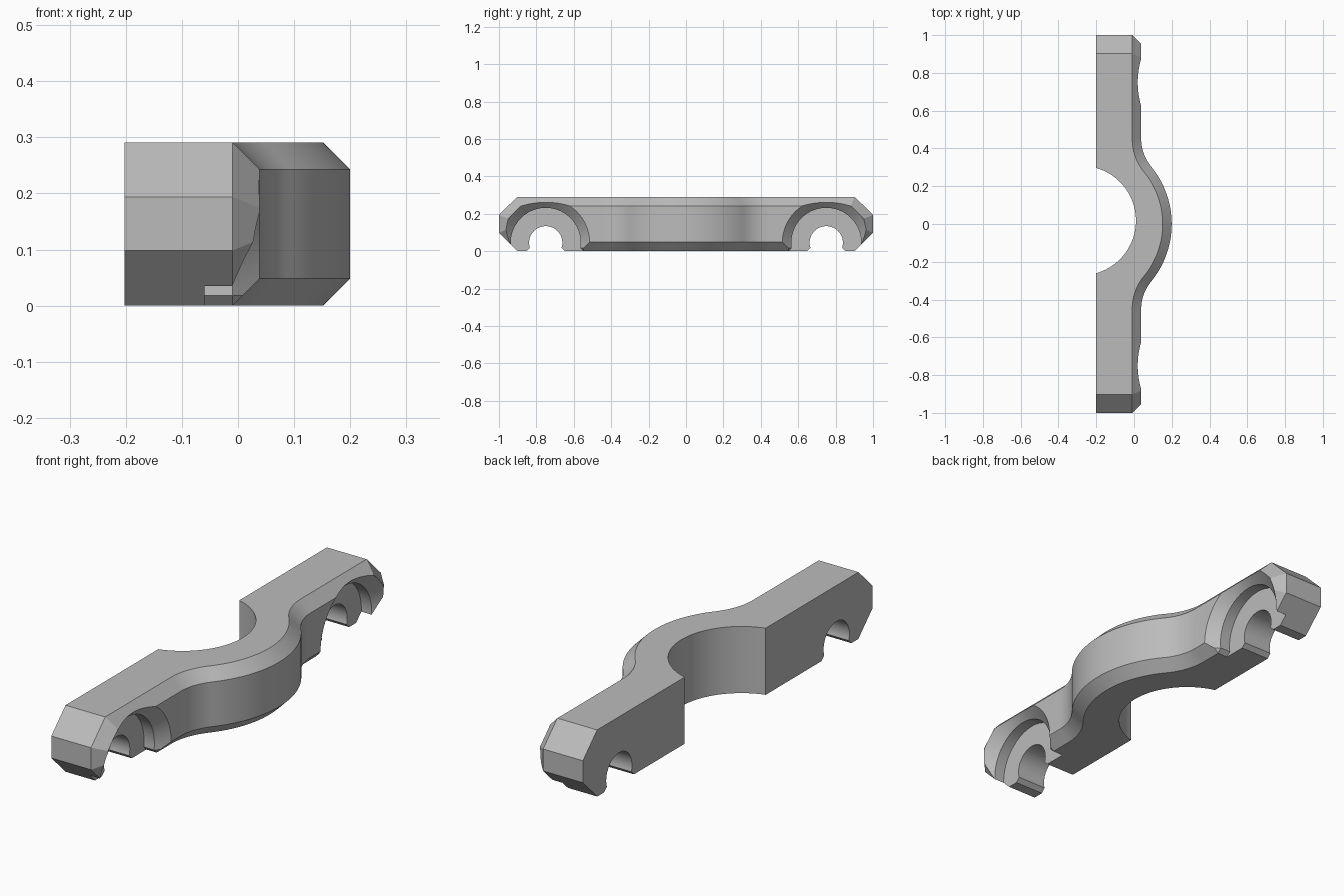
import bpy, bmesh
from math import cos, sin, atan2, radians, sqrt, hypot

cube = bpy.data.objects.get("Cube")
if cube:
    bpy.data.objects.remove(cube, do_unlink=True)

H = 0.291          # bracket thickness
BACK = -0.202      # flat mating face
FACE = 0.038       # front face of the arms
BEV = 0.048        # bevel of the front edges
HOLE_Y, HOLE_Z = 0.75, 0.045


def arc(cx, cy, r, a0, a1, n):
    return [(cx + r * cos(a0 + (a1 - a0) * i / n),
             cy + r * sin(a0 + (a1 - a0) * i / n)) for i in range(n + 1)]


def loft(name, rings):
    """Skin equal-length closed rings and cap both ends."""
    bm = bmesh.new()
    vs = [[bm.verts.new(p) for p in ring] for ring in rings]
    n = len(vs[0])
    for a, b in zip(vs, vs[1:]):
        for i in range(n):
            j = (i + 1) % n
            bm.faces.new((a[i], a[j], b[j], b[i]))
    bm.faces.new(vs[0])
    bm.faces.new(vs[-1])
    bmesh.ops.recalc_face_normals(bm, faces=bm.faces)
    mesh = bpy.data.meshes.new(name)
    bm.to_mesh(mesh)
    bm.free()
    obj = bpy.data.objects.new(name, mesh)
    bpy.context.collection.objects.link(obj)
    return obj


def combine(obj, tool, operation):
    """Apply a boolean and discard the tool."""
    bpy.context.view_layer.objects.active = obj
    mod = obj.modifiers.new("cut", 'BOOLEAN')
    mod.operation, mod.solver, mod.object = operation, 'EXACT', tool
    bpy.ops.object.modifier_apply(modifier=mod.name)
    bpy.data.objects.remove(tool, do_unlink=True)


def plan(d):
    """Bracket outline from above, front edge inset by d."""
    cx, r, ty = -0.28, 0.48, 0.45
    gap = FACE - cx
    fillet = (gap * gap + ty * ty - r * r) / (2 * (r - gap))
    a = atan2(ty, gap + fillet)
    fx = FACE + fillet
    pts = [(BACK, -1.1), (FACE - d, -1.1)]
    pts += arc(fx, -ty, fillet + d, radians(180), radians(180) - a, 12)
    pts += arc(cx, 0, r - d, -a, a, 32)[1:-1]
    pts += arc(fx, ty, fillet + d, radians(180) + a, radians(180), 12)
    pts += [(FACE - d, 1.1), (BACK, 1.1)]
    # round saddle in the back
    bx, by, br = -0.28, 0.018, 0.29
    b = atan2(sqrt(br ** 2 - (BACK - bx) ** 2), BACK - bx)
    return pts + arc(bx, by, br, b, -b, 40)


# Bracket body with bevelled top and bottom front edges
bracket = loft("clamp_bracket", [
    [(x, y, z) for x, y in plan(d)]
    for z, d in ((0, BEV), (BEV, 0), (H - BEV, 0), (H, BEV))])


# Faceted arm ends, bevelled towards the front
def end_ring(x, d):
    low, high = 0.098 + 0.414 * d, 0.194 - 0.414 * d
    side = [(0.8 - 1.414 * d, -0.1), (1 - d, low),
            (1 - d, high), (0.8 - 1.414 * d, 0.392)]
    return [(x, y, z) for y, z in side] + [(x, -y, z) for y, z in reversed(side)]


ends = loft("end_shape", [end_ring(-0.5, 0), end_ring(FACE - BEV, 0),
                          end_ring(FACE, BEV), end_ring(0.5, BEV)])
combine(bracket, ends, 'INTERSECT')


# Open-bottomed round recess whose lower lips flare outwards
def arch(x, y, r, lip=0.018):
    drop = HOLE_Z - lip
    w = sqrt(r * r - drop * drop)
    a = atan2(-drop, w)
    pts = arc(y, HOLE_Z, r, a, radians(180) - a, 40)
    pts = [(y + w + 0.04, lip - 0.04)] + pts + [(y - w - 0.04, lip - 0.04)]
    return [(x, py, pz) for py, pz in pts]


seat = 0.187
for y in (-HOLE_Y, HOLE_Y):
    # Bolt hole, then the countersunk seat for its head
    combine(bracket, loft("hole", [arch(-0.4, y, 0.089), arch(0.3, y, 0.089)]),
            'DIFFERENCE')
    combine(bracket, loft("seat", [arch(-0.06, y, seat), arch(FACE - BEV, y, seat),
                                   arch(FACE + 0.02, y, seat + BEV + 0.02)]),
            'DIFFERENCE')

# Grey finish
grey = bpy.data.materials.new("plain_grey")
grey.use_nodes = True
colour = (0.5, 0.5, 0.5, 1)
grey.diffuse_color = colour
grey.node_tree.nodes["Principled BSDF"].inputs["Base Color"].default_value = colour
bracket.data.materials.clear()
bracket.data.materials.append(grey)
for face in bracket.data.polygons:
    face.material_index = 0

bpy.ops.object.select_all(action='DESELECT')
bracket.select_set(True)
bpy.context.view_layer.objects.active = bracket
bpy.ops.object.shade_smooth_by_angle(angle=radians(25))
